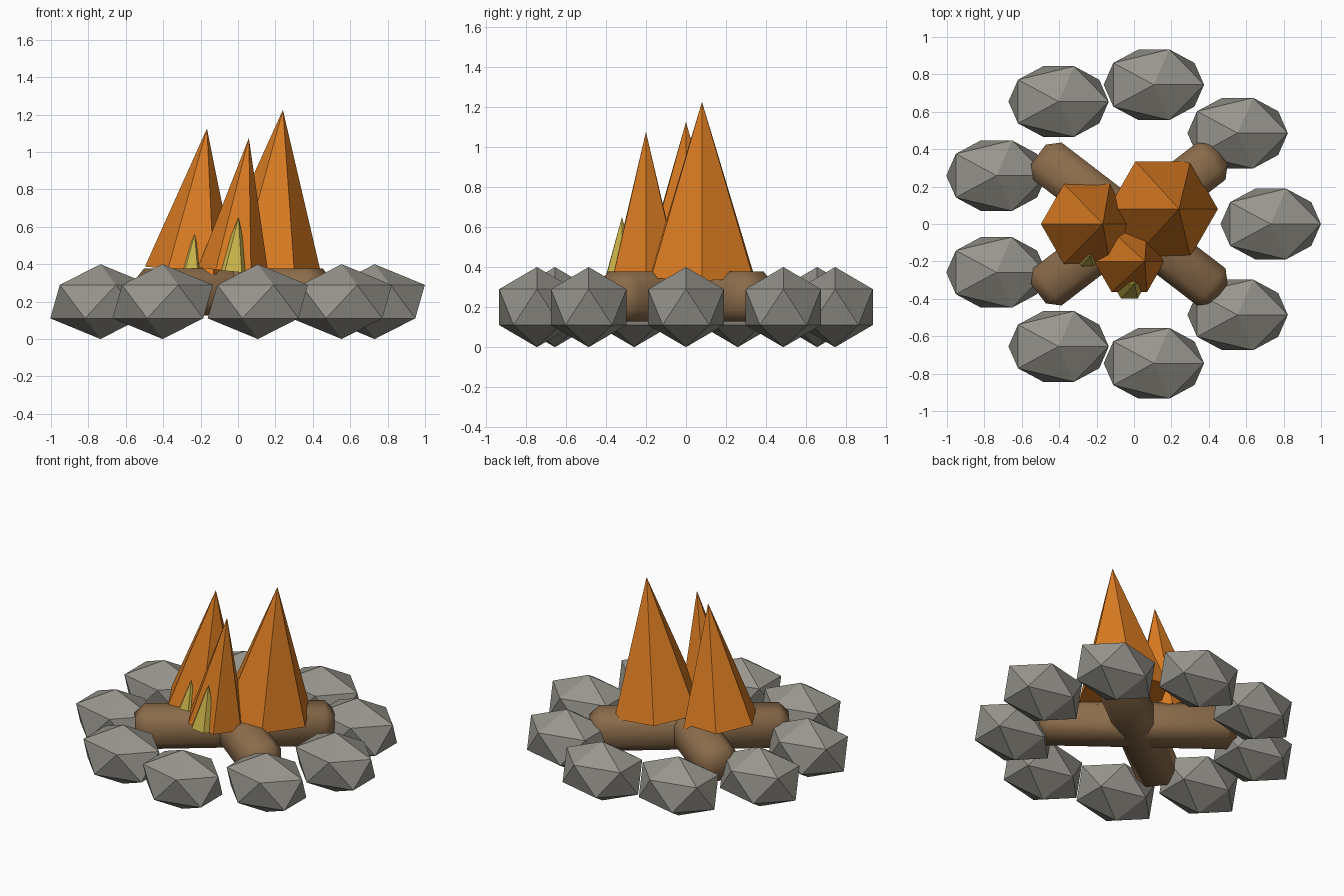
import bpy, bmesh, math
from mathutils import Matrix, Vector

if "Cube" in bpy.data.objects:
    bpy.data.objects.remove(bpy.data.objects["Cube"])


def material(name, rgb):
    m = bpy.data.materials.new(name)
    m.diffuse_color = (*rgb, 1.0)
    m.use_nodes = True
    m.node_tree.nodes["Principled BSDF"].inputs["Base Color"].default_value = m.diffuse_color
    return m


STONE = material("stone_grey", (0.31, 0.30, 0.265))
WOOD = material("log_brown", (0.26, 0.15, 0.07))
ORANGE = material("flame_orange", (0.70, 0.20, 0.016))
YELLOW = material("ember_yellow", (0.60, 0.46, 0.07))

CX = -0.025  # centre of the stone ring


def add_object(name, bm, mat, smooth=False):
    me = bpy.data.meshes.new(name)
    bmesh.ops.recalc_face_normals(bm, faces=bm.faces)
    for f in bm.faces:
        f.smooth = smooth
    bm.to_mesh(me)
    bm.free()
    me.materials.append(mat)
    ob = bpy.data.objects.new(name, me)
    bpy.context.collection.objects.link(ob)
    return ob


# Ring of nine faceted stones, all facing the same way
for i in range(9):
    a = math.radians(40 * i)
    bm = bmesh.new()
    bmesh.ops.create_icosphere(bm, subdivisions=1, radius=1.0)
    bmesh.ops.scale(bm, vec=(0.3, 0.222, 0.2), verts=bm.verts)
    ob = add_object(f"stone_{i + 1}", bm, STONE)
    ob.location = (CX + 0.756 * math.cos(a), 0.756 * math.sin(a), 0.2)

# Two crossed logs: long boxes with chamfered edges, smooth shaded
for i, angle in enumerate((37.5, -37.5)):
    bm = bmesh.new()
    bmesh.ops.create_cube(bm, size=1.0)
    bmesh.ops.scale(bm, vec=(1.225, 0.25, 0.25), verts=bm.verts)
    bmesh.ops.bevel(bm, geom=bm.edges[:], offset=0.06, segments=1,
                    affect='EDGES', profile=0.5)
    ob = add_object(f"log_{i + 1}", bm, WOOD, smooth=True)
    ob.location = (CX, 0, 0.252)
    ob.rotation_euler = (0, 0, math.radians(angle))


# Flames: six-sided cones leaning toward +x
def flame(name, base, radius, height, lean, mat):
    bm = bmesh.new()
    ring = [bm.verts.new((radius * math.cos(math.radians(60 * k)),
                          radius * math.sin(math.radians(60 * k)), 0))
            for k in range(6)]
    tip = bm.verts.new((0, 0, math.hypot(height, lean)))
    bm.faces.new(ring[::-1])
    for k in range(6):
        bm.faces.new((ring[k], ring[(k + 1) % 6], tip))
    ob = add_object(name, bm, mat)
    ob.location = base
    ob.rotation_euler = (0, math.atan2(lean, height), 0)


flame("large_flame", (0.155, 0.08, 0.36), 0.295, 0.865, 0.085, ORANGE)
flame("medium_flame", (-0.252, 0.0, 0.36), 0.247, 0.765, 0.086, ORANGE)
flame("small_flame", (-0.025, -0.2, 0.36), 0.19, 0.715, 0.083, ORANGE)
flame("front_ember_flame", (-0.025, -0.32, 0.36), 0.09, 0.29, 0.028, YELLOW)
flame("side_ember_flame", (-0.25, -0.17, 0.36), 0.07, 0.20, 0.018, YELLOW)
